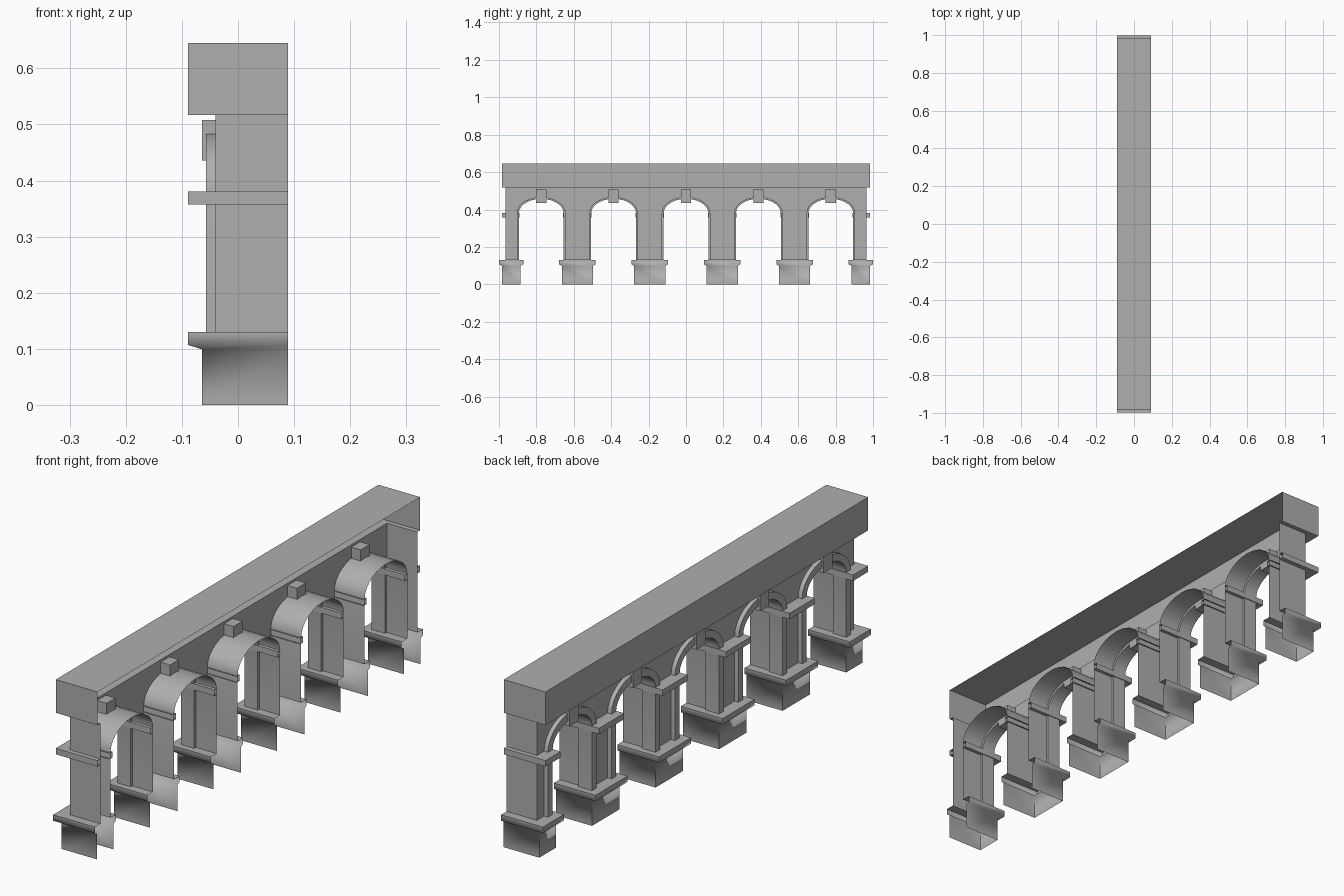
import bpy, bmesh, math

if "Cube" in bpy.data.objects:
    bpy.data.objects.remove(bpy.data.objects["Cube"])

BACK = 0.089            # open rear plane of the relief
FACE = -0.04            # wall front plane
PITCH, HALF = 0.387, 0.13
SPRING, RISE = 0.38, 0.087
WALL0, WALL1, END = 0.13, 0.517, 0.965
SEG = 14
CENTRES = [PITCH * i for i in range(-2, 3)]

# Mid-grey stone
stone = bpy.data.materials.new("stone")
stone.diffuse_color = (0.43, 0.43, 0.43, 1)
stone.use_nodes = True
stone.node_tree.nodes["Principled BSDF"].inputs["Base Color"].default_value = stone.diffuse_color


def grid(name, rows, cap=False, smooth=0):
    """Quads between consecutive rows of points."""
    bm = bmesh.new()
    vs = [[bm.verts.new(p) for p in r] for r in rows]
    for a, b in zip(vs, vs[1:]):
        for j in range(len(a) - 1):
            bm.faces.new((a[j + 1], a[j], b[j], b[j + 1]))
    if cap:
        bm.faces.new(vs[-1][::-1])
    me = bpy.data.meshes.new(name)
    bm.normal_update()
    bm.to_mesh(me)
    bm.free()
    me.materials.append(stone)
    ob = bpy.data.objects.new(name, me)
    bpy.context.collection.objects.link(ob)
    if smooth:
        bpy.ops.object.select_all(action='DESELECT')
        ob.select_set(True)
        bpy.context.view_layer.objects.active = ob
        bpy.ops.object.shade_smooth_by_angle(angle=math.radians(smooth))
    return ob


def u_loft(name, y0, y1, levels, cap=False, smooth=0):
    """Three-sided block, open at the back; levels are (z, front x, side overhang)."""
    rows = [[(BACK, y0 - o, z), (x, y0 - o, z), (x, y1 + o, z), (BACK, y1 + o, z)]
            for z, x, o in levels]
    return grid(name, rows, cap, smooth)


def arch_path(c, off):
    """Jamb, elliptical arch, jamb as (y, z) points, offset outward."""
    a, b = HALF + off, RISE + off
    arc = [(c - a * math.cos(math.pi * i / SEG), SPRING + b * math.sin(math.pi * i / SEG))
           for i in range(SEG + 1)]
    return [(c - a, WALL0)] + arc + [(c + a, WALL0)]


def arch_sweep(name, c, profile):
    """Sweep an (x, offset) profile along the arch."""
    cols = [[(x, y, z) for y, z in arch_path(c, off)] for x, off in profile]
    return grid(name, list(zip(*cols)), smooth=35)


# Top beam with its underside ledge
u_loft("top_beam", -END, END,
       [(WALL1, FACE, 0), (WALL1, -0.089, 0.018), (0.645, -0.089, 0.018)], cap=True)

# End walls
for s, n in ((-1, "front"), (1, "rear")):
    rows = [[(BACK, s * END, z), (FACE, s * END, z)][::-s] for z in (WALL0, WALL1)]
    grid("end_wall_" + n, rows)

# Piers: wall panel, plinth with flared cap, impost moulding
edges = [-END] + [c + d for c in CENTRES for d in (-HALF, HALF)] + [END]
for i in range(0, len(edges), 2):
    y0, y1 = edges[i], edges[i + 1]
    grid("pier_panel", [[(FACE, y, WALL1), (FACE, y, WALL0)] for y in (y0, y1)])
    u_loft("plinth", y0, y1,
           [(0, -0.064, 0.02), (0.099, -0.064, 0.02), (0.107, -0.089, 0.034),
            (0.13, -0.089, 0.034), (0.13, FACE, 0)], smooth=80)
    # imposts project less inside the openings than at the two ends
    inner0, inner1 = (0.005 if abs(y) < END else 0 for y in (y0, y1))
    u_loft("impost", y0 + inner0, y1 - inner1,
           [(0.357, FACE, 0), (0.357, -0.089, 0.018),
            (0.38, -0.089, 0.018), (0.38, FACE, 0)])

# Arch bays: spandrel wall, soffit, raised surround and keystone
for c in CENTRES:
    arc = arch_path(c, 0)[1:-1]
    grid("spandrel", [[(FACE, y, WALL1), (FACE, y, z)] for y, z in arc])
    arch_sweep("arch_soffit", c, [(FACE, 0), (BACK, 0)])
    arch_sweep("arch_surround", c, [(FACE, 0.018), (-0.057, 0.018), (-0.057, -0.01),
                                    (0, -0.01), (0, 0)])
    bpy.ops.mesh.primitive_cube_add(size=1, location=(-0.032, c, 0.472))
    key = bpy.context.object
    key.name = "keystone"
    key.data.materials.append(stone)
    for v in key.data.vertices:
        v.co = (v.co.x * 0.064, v.co.y * 0.054, v.co.z * 0.072)
